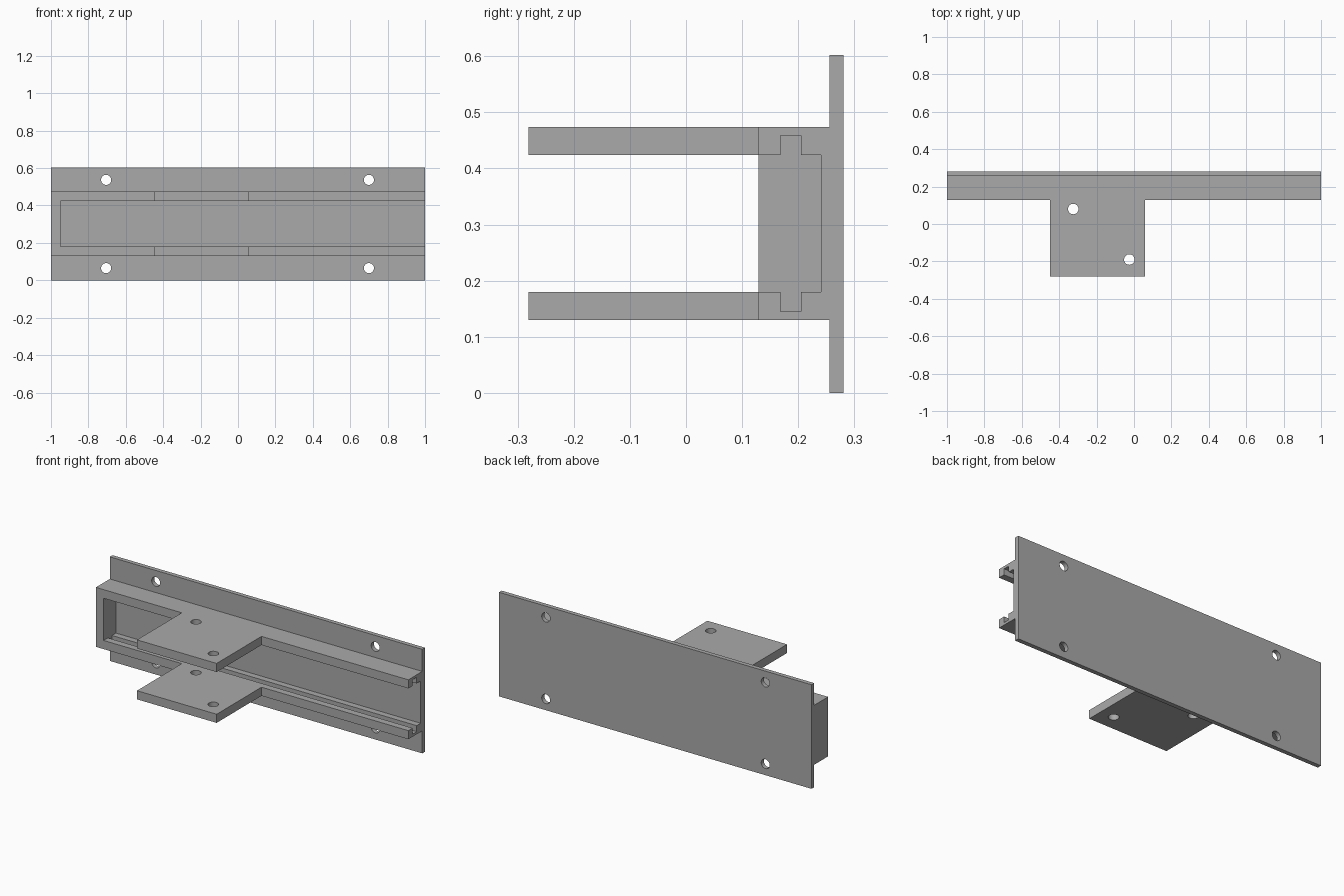
import bpy
import bmesh
from math import pi
from mathutils import Matrix

default = bpy.data.objects.get("Cube")
if default:
    bpy.data.objects.remove(default, do_unlink=True)

grey = bpy.data.materials.new("plain grey")
grey.use_nodes = True
colour = (0.40, 0.40, 0.40, 1)
grey.diffuse_color = colour
grey.node_tree.nodes["Principled BSDF"].inputs["Base Color"].default_value = colour


def add_object(name, bm):
    bmesh.ops.recalc_face_normals(bm, faces=bm.faces)
    mesh = bpy.data.meshes.new(name)
    bm.to_mesh(mesh)
    bm.free()
    mesh.materials.append(grey)
    obj = bpy.data.objects.new(name, mesh)
    bpy.context.collection.objects.link(obj)
    return obj


def prism(name, outline, z0, z1):
    """Extrude an outline in x and y from z0 up to z1."""
    bm = bmesh.new()
    face = bm.faces.new([bm.verts.new((x, y, z0)) for x, y in outline])
    top = bmesh.ops.extrude_face_region(bm, geom=[face])["geom"]
    verts = [v for v in top if isinstance(v, bmesh.types.BMVert)]
    bmesh.ops.translate(bm, verts=verts, vec=(0, 0, z1 - z0))
    return add_object(name, bm)


def box(name, x0, x1, y0, y1, z0, z1):
    return prism(name, [(x0, y0), (x1, y0), (x1, y1), (x0, y1)], z0, z1)


def drill(name, centre, radius, depth, axis):
    """Cylindrical cutter along y or z."""
    turn = Matrix.Rotation(pi / 2, 4, "X") if axis == "y" else Matrix()
    bm = bmesh.new()
    bmesh.ops.create_cone(bm, cap_ends=True, segments=32, radius1=radius,
                          radius2=radius, depth=depth,
                          matrix=Matrix.Translation(centre) @ turn)
    return add_object(name, bm)


def cut(target, cutter):
    cutter.hide_render = True
    mod = target.modifiers.new("cut", "BOOLEAN")
    mod.operation = "DIFFERENCE"
    mod.solver = "EXACT"
    mod.object = cutter
    bpy.context.view_layer.objects.active = target
    bpy.ops.object.modifier_apply(modifier=mod.name)
    bpy.data.objects.remove(cutter, do_unlink=True)


def finish(obj):
    bpy.ops.object.select_all(action="DESELECT")
    obj.select_set(True)
    bpy.context.view_layer.objects.active = obj
    bpy.ops.object.shade_smooth_by_angle(angle=pi / 6)


# Mounting plate with four screw holes
back_y, plate_y, rail_y, tab_y = 0.281, 0.256, 0.129, -0.281
plate = box("back_plate", -1, 1, plate_y, back_y, 0, 0.602)
for x in (-0.705, 0.70):
    for z in (0.065, 0.537):
        cut(plate, drill("screw_hole", (x, plate_y, z), 0.027, 0.2, "y"))

# Rail housing with a tab at the front, split into upper and lower arms
left, right = -0.45, 0.06
rail = prism("channel_rail", [(-1, plate_y), (-1, rail_y), (left, rail_y),
                              (left, tab_y), (right, tab_y), (right, rail_y),
                              (1, rail_y), (1, plate_y)], 0.13, 0.474)
cut(rail, box("channel", -0.95, 1.1, -0.5, 0.241, 0.18, 0.424))
cut(rail, box("grooves", -0.95, 1.1, 0.168, 0.205, 0.145, 0.459))

# Bolt holes through both tabs
for x, y in ((-0.325, 0.08), (-0.025, -0.19)):
    cut(rail, drill("bolt_hole", (x, y, 0.3), 0.028, 0.8, "z"))

for part in (plate, rail):
    finish(part)
